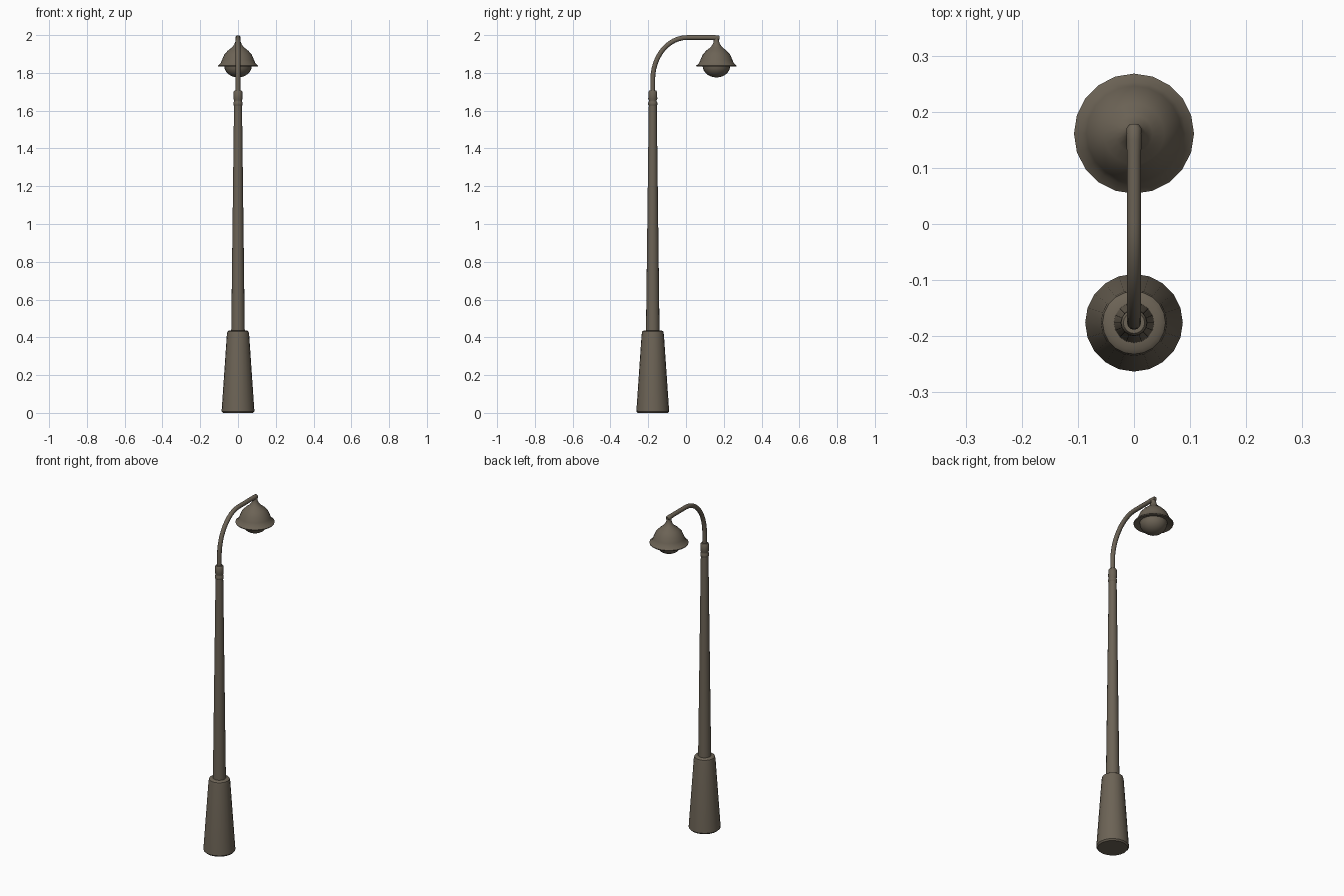
import bpy, bmesh, math
from mathutils import Vector

if "Cube" in bpy.data.objects:
    bpy.data.objects.remove(bpy.data.objects["Cube"])

bronze = bpy.data.materials.new("weathered bronze")
bronze.diffuse_color = (0.15, 0.125, 0.092, 1)
bronze.use_nodes = True
bronze.node_tree.nodes["Principled BSDF"].inputs["Base Color"].default_value = bronze.diffuse_color

POLE_Y, LAMP_Y = -0.176, 0.161


def finish(name, bm, angle=40):
    bmesh.ops.recalc_face_normals(bm, faces=bm.faces)
    me = bpy.data.meshes.new(name)
    bm.to_mesh(me)
    bm.free()
    me.materials.append(bronze)
    ob = bpy.data.objects.new(name, me)
    bpy.context.collection.objects.link(ob)
    bpy.ops.object.select_all(action='DESELECT')
    ob.select_set(True)
    bpy.context.view_layer.objects.active = ob
    bpy.ops.object.shade_smooth_by_angle(angle=math.radians(angle))
    return ob


def skin(bm, rings):
    """Join rings of vertices into a closed tube with end caps."""
    n = len(rings[0])
    for a, b in zip(rings, rings[1:]):
        for i in range(n):
            j = (i + 1) % n
            bm.faces.new((a[i], a[j], b[j], b[i]))
    bm.faces.new(rings[0])
    bm.faces.new(rings[-1])


def lathe(name, y, profile, sides=20, angle=40):
    bm = bmesh.new()
    rings = []
    for r, z in profile:
        rings.append([bm.verts.new((r * math.cos(t), y + r * math.sin(t), z))
                      for t in (2 * math.pi * i / sides for i in range(sides))])
    skin(bm, rings)
    return finish(name, bm, angle)


# Tapered foot with softened edges
lathe("base", POLE_Y, [(0.080, 0), (0.087, 0.008), (0.086, 0.02),
                       (0.059, 0.415), (0.056, 0.43), (0.048, 0.436), (0.03, 0.436)])

# Slender tapered pole with a ringed collar at the top
lathe("pole", POLE_Y, [(0.036, 0.42), (0.021, 1.64)], 16)
lathe("collar", POLE_Y, [(0.020, 1.625), (0.024, 1.63), (0.024, 1.642), (0.021, 1.648),
                         (0.021, 1.655), (0.024, 1.662), (0.023, 1.70), (0.019, 1.706),
                         (0.010, 1.706)], 16)

# Curved arm: straight riser, quarter arc, horizontal run
path = [(POLE_Y, 1.69, 0.0125)]
for k in range(13):
    t = math.pi / 2 * k / 12
    path.append((0.005 + (POLE_Y - 0.005) * math.cos(t), 1.765 + 0.222 * math.sin(t), 0.0125))
path += [(0.12, 1.987, 0.0125), (0.15, 1.986, 0.0135), (0.170, 1.985, 0.0135), (0.177, 1.984, 0.009)]
bm = bmesh.new()
rings = []
for i, (y, z, r) in enumerate(path):
    p, q = path[max(i - 1, 0)], path[min(i + 1, len(path) - 1)]
    d = Vector((0, q[0] - p[0], q[1] - p[1])).normalized()
    side, up = Vector((1, 0, 0)), Vector((0, -d.z, d.y))
    rings.append([bm.verts.new(Vector((0, y, z)) + r * (side * math.cos(a) + up * math.sin(a)))
                  for a in (2 * math.pi * j / 12 for j in range(12))])
skin(bm, rings)
finish("arm", bm, 50)

# Bell-shaped shade with flared rim and hollow underside
lathe("lamp_shade", LAMP_Y, [(0.013, 1.99), (0.0145, 1.965), (0.020, 1.95), (0.033, 1.934),
                             (0.054, 1.918), (0.073, 1.896), (0.085, 1.868), (0.092, 1.851),
                             (0.107, 1.838), (0.105, 1.833), (0.088, 1.838), (0.074, 1.842)], 20, 50)

# Rounded globe below the shade
globe = [(0.075, 1.845)]
globe += [(0.073 * math.cos(t), 1.838 - 0.062 * math.sin(t))
          for t in (math.pi / 2 * k / 8 for k in range(8))]
globe.append((0.002, 1.776))
lathe("lamp_globe", LAMP_Y, globe, 20, 50)
